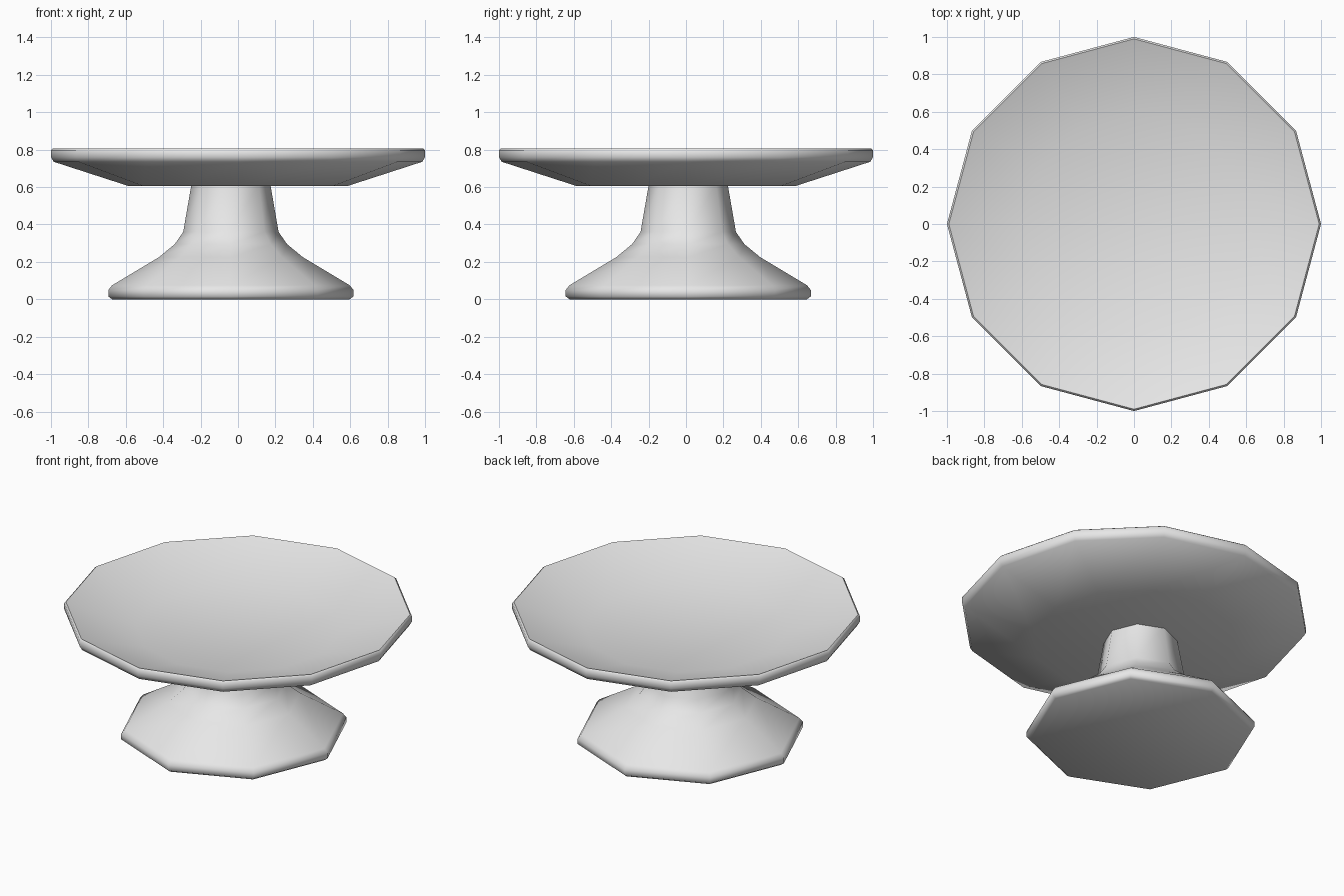
import bpy
import bmesh
from math import cos, sin, tau, radians

cube = bpy.data.objects.get("Cube")
if cube:
    bpy.data.objects.remove(cube, do_unlink=True)

# One plain pale grey for the whole piece
grey = bpy.data.materials.new("pale_grey")
grey.use_nodes = True
grey.diffuse_color = (0.8, 0.8, 0.8, 1)
grey.node_tree.nodes["Principled BSDF"].inputs["Base Color"].default_value = (0.8, 0.8, 0.8, 1)


def turned(name, profile, sides, centre=(0, 0)):
    """Revolve an open (radius, z) profile and cap its first and last rings."""
    bm = bmesh.new()
    rings = [[bm.verts.new((r * cos(tau * i / sides), r * sin(tau * i / sides), z))
              for i in range(sides)] for r, z in profile]
    for low, high in zip(rings, rings[1:]):
        for i in range(sides):
            j = (i + 1) % sides
            bm.faces.new((low[i], low[j], high[j], high[i]))
    bm.faces.new(rings[0][::-1])
    bm.faces.new(rings[-1])
    bmesh.ops.recalc_face_normals(bm, faces=bm.faces)
    mesh = bpy.data.meshes.new(name)
    bm.to_mesh(mesh)
    bm.free()
    mesh.materials.append(grey)
    obj = bpy.data.objects.new(name, mesh)
    obj.location = (*centre, 0)
    bpy.context.collection.objects.link(obj)
    bpy.ops.object.select_all(action="DESELECT")
    obj.select_set(True)
    bpy.context.view_layer.objects.active = obj
    bpy.ops.object.shade_smooth_by_angle(angle=radians(62))
    return obj


# Flared foot and stem, slightly off centre
turned("pedestal", [(0.635, 0), (0.655, 0.015), (0.655, 0.05), (0.635, 0.075),
                    (0.385, 0.225), (0.3, 0.295), (0.255, 0.36), (0.21, 0.62)],
       8, (-0.038, 0.012))

# Shallow dish: underside, rounded rim, sloping inside and flat floor
turned("dish", [(0.59, 0.607), (0.985, 0.735), (1, 0.76), (1, 0.797),
                (0.99, 0.806), (0.975, 0.8), (0.59, 0.675)], 12)
